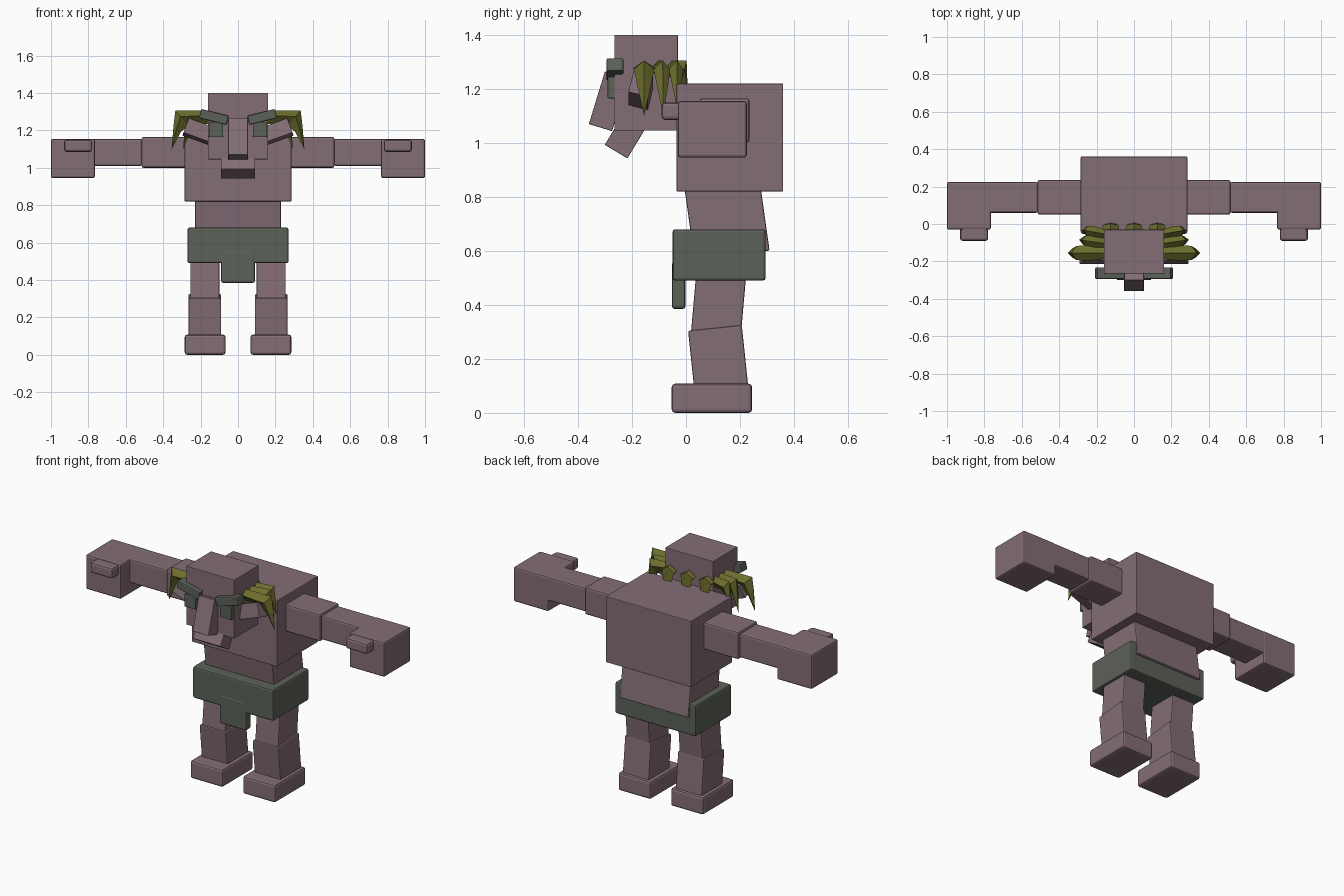
import bpy, bmesh
from math import radians, sin, cos
from mathutils import Vector

cube = bpy.data.objects.get("Cube")
if cube:
    bpy.data.objects.remove(cube, do_unlink=True)


def material(name, rgb):
    m = bpy.data.materials.new(name)
    m.use_nodes = True
    m.diffuse_color = (*rgb, 1)
    m.node_tree.nodes["Principled BSDF"].inputs["Base Color"].default_value = (*rgb, 1)
    return m


SKIN = material("mauve skin", (0.23, 0.155, 0.18))
CLOTH = material("grey green cloth", (0.105, 0.12, 0.096))
HAIR = material("olive hair", (0.15, 0.155, 0.026))


def add_mesh(name, bm, mat):
    bmesh.ops.recalc_face_normals(bm, faces=bm.faces)
    mesh = bpy.data.meshes.new(name)
    bm.to_mesh(mesh)
    bm.free()
    mesh.materials.append(mat)
    obj = bpy.data.objects.new(name, mesh)
    bpy.context.collection.objects.link(obj)
    return obj


def box(name, x, y, z, mat=SKIN, tilt=(0, 0, 0), bevel=0.006):
    """Box from its (low, high) range on each axis, turned about its centre."""
    bm = bmesh.new()
    bmesh.ops.create_cube(bm, size=1)
    bmesh.ops.scale(bm, verts=bm.verts, vec=(x[1] - x[0], y[1] - y[0], z[1] - z[0]))
    bmesh.ops.bevel(bm, geom=bm.edges[:], offset=bevel, segments=2,
                    profile=0.5, affect='EDGES')
    obj = add_mesh(name, bm, mat)
    obj.location = [(r[0] + r[1]) / 2 for r in (x, y, z)]
    obj.rotation_euler = [radians(a) for a in tilt]
    return obj


def pair(name, x, y, z, mat=SKIN, tilt=(0, 0, 0), bevel=0.006):
    """The same box on the left (+x) and on the right."""
    box("left_" + name, x, y, z, mat, tilt, bevel)
    box("right_" + name, (-x[1], -x[0]), y, z, mat,
        (tilt[0], -tilt[1], -tilt[2]), bevel)


def tuft(name, root, angle, reach, drop, width):
    """Bent spike of hair: grows outward from the root, then droops to a point."""
    out = Vector((cos(radians(angle)), sin(radians(angle)), 0))
    side = Vector((-out.y, out.x, 0))
    up = Vector((0, 0, 1))
    root = Vector(root)
    # each ring: outer ridge (out, height), inner ridge (out, height), half width
    rings = [((0, 0), (0, -0.07), 0.7),
             ((reach * 0.55, 0), (reach * 0.4, -0.07), 1.0),
             ((reach * 0.95, 0), (reach * 0.6, -0.08), 0.9),
             ((reach, -drop * 0.4), (reach * 0.8, -drop * 0.55), 0.6)]
    bm = bmesh.new()
    loops = []
    for outer, inner, w in rings:
        a = root + out * outer[0] + up * outer[1]
        b = root + out * inner[0] + up * inner[1]
        mid = a.lerp(b, 0.4)
        loops.append([bm.verts.new(p) for p in
                      (a, mid + side * w * width, b, mid - side * w * width)])
    tip = bm.verts.new(root + out * (reach + 0.01) - up * drop)
    bm.faces.new(loops[0])
    for lo, hi in zip(loops, loops[1:]):
        for i in range(4):
            j = (i + 1) % 4
            bm.faces.new((lo[i], lo[j], hi[j], hi[i]))
    for i in range(4):
        bm.faces.new((loops[-1][i], loops[-1][(i + 1) % 4], tip))
    add_mesh(name, bm, HAIR)


# torso
box("chest", (-0.285, 0.285), (-0.035, 0.36), (0.82, 1.22), bevel=0.004)
box("belly", (-0.23, 0.23), (0.01, 0.29), (0.58, 0.88), tilt=(8, 0, 0))

# loincloth
box("loincloth", (-0.27, 0.27), (-0.05, 0.295), (0.49, 0.68), CLOTH, bevel=0.01)
box("loincloth_flap", (-0.09, 0.09), (-0.052, -0.002), (0.385, 0.56), CLOTH, bevel=0.01)

# legs
pair("thigh", (0.10, 0.255), (0.03, 0.215), (0.29, 0.56), tilt=(-5, 0, 0))
pair("shin", (0.09, 0.265), (0.02, 0.22), (0.07, 0.315), tilt=(6, 0, 0))
pair("foot", (0.067, 0.285), (-0.053, 0.245), (0, 0.108), bevel=0.013)

# arms
pair("upper_arm", (0.27, 0.515), (0.05, 0.235), (1.0, 1.165), bevel=0.01)
pair("forearm", (0.513, 0.79), (0.06, 0.224), (1.01, 1.154), bevel=0.01)
pair("hand", (0.765, 1.0), (-0.03, 0.225), (0.945, 1.155), bevel=0.01)
pair("thumb", (0.78, 0.93), (-0.09, -0.015), (1.085, 1.15), bevel=0.013)

# head and face
box("head", (-0.16, 0.16), (-0.265, -0.03), (1.045, 1.40), bevel=0.003)
box("nose", (-0.053, 0.053), (-0.332, -0.242), (1.052, 1.256),
    tilt=(-17, 0, 0), bevel=0.003)
box("jaw", (-0.092, 0.092), (-0.277, -0.179), (0.959, 1.079),
    tilt=(-31, 0, 0), bevel=0.003)
pair("eye", (0.08, 0.156), (-0.29, -0.25), (1.165, 1.245), CLOTH, bevel=0.003)
pair("brow", (0.053, 0.205), (-0.294, -0.232), (1.247, 1.297), CLOTH,
     tilt=(0, -14, 0))
pair("ear", (0.13, 0.285), (-0.205, -0.13), (1.15, 1.235),
     tilt=(-14, -20, 0), bevel=0.003)

# hair: three tufts on each side and a row across the back
TOP = 1.305
for label, s in (("left", 1), ("right", -1)):
    for i, (y, angle, reach, drop, width) in enumerate((
            (-0.155, 0, 0.20, 0.205, 0.042),
            (-0.105, 8, 0.14, 0.205, 0.034),
            (-0.055, 10, 0.13, 0.19, 0.03))):
        turned = angle if s > 0 else 180 - angle
        tuft(f"{label}_hair_tuft_{i + 1}", (s * 0.145, y, TOP), turned,
             reach, drop, width)
for i, x in enumerate((-0.125, 0, 0.125)):
    tuft(f"back_hair_tuft_{i + 1}", (x, -0.05, TOP), 90, 0.055, 0.19, 0.045)
